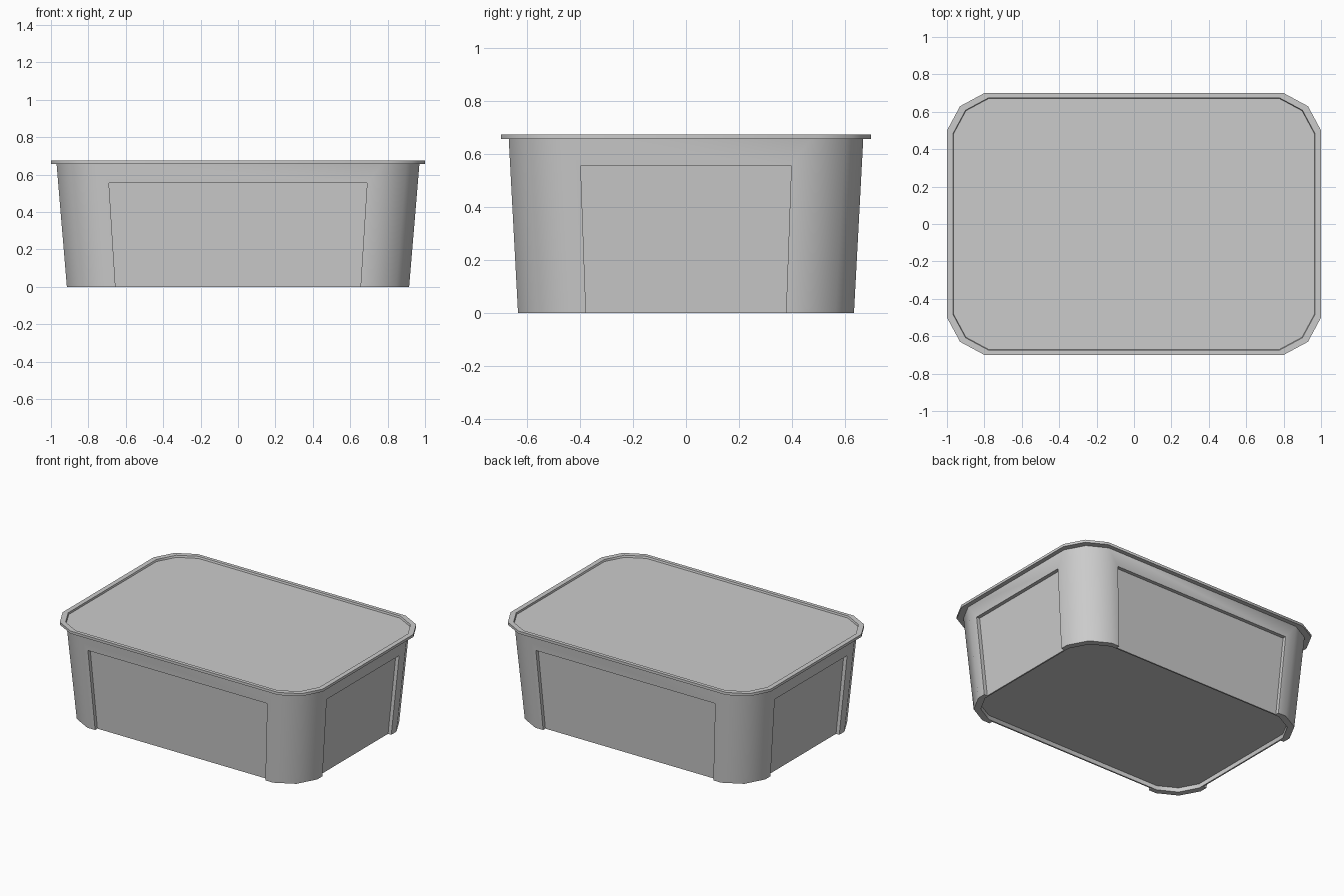
import bpy, bmesh, math

if "Cube" in bpy.data.objects:
    bpy.data.objects.remove(bpy.data.objects["Cube"])

WALL_TOP, PANEL_TOP, DEPTH = 0.66, 0.555, 0.025


def outline(hx, hy, z, s=1.0):
    """Rounded rectangle with three points per corner."""
    corner = [(hx, hy - 0.2 * s), (hx - 0.07 * s, hy - 0.07 * s), (hx - 0.2 * s, hy)]
    flip = corner[::-1]
    pts = corner + [(-x, y) for x, y in flip]
    pts += [(-x, -y) for x, y in corner] + [(x, -y) for x, y in flip]
    return [(x, y, z) for x, y in pts]


def make_object(name, bm):
    bmesh.ops.recalc_face_normals(bm, faces=bm.faces)
    mesh = bpy.data.meshes.new(name)
    bm.to_mesh(mesh)
    bm.free()
    ob = bpy.data.objects.new(name, mesh)
    bpy.context.collection.objects.link(ob)
    return ob


def loft(name, loops):
    bm = bmesh.new()
    rings = [[bm.verts.new(p) for p in loop] for loop in loops]
    for a, b in zip(rings, rings[1:]):
        for i in range(len(a)):
            j = (i + 1) % len(a)
            bm.faces.new((a[i], a[j], b[j], b[i]))
    bm.faces.new(rings[0])
    bm.faces.new(rings[-1])
    return make_object(name, bm)


def panel_cutter(name, base, slope, half, half_slope, angle):
    """Tapered block following the slanted wall, DEPTH inside it."""
    loops = []
    for z in (-0.05, PANEL_TOP):
        inner = base + slope * z - DEPTH
        w = half + half_slope * z
        outer = base + 0.3
        c, s = math.cos(angle), math.sin(angle)
        loops.append([(u * c - v * s, u * s + v * c, z) for u, v in
                      ((inner, -w), (outer, -w), (outer, w), (inner, w))])
    ob = loft(name, loops)
    ob.hide_render = True
    return ob


# Container: raised underside, tapered walls, overhanging rim, sunken lid
tub = loft("container", [
    outline(0.88, 0.60, 0.03, 0.95),
    outline(0.88, 0.60, 0.0, 0.95),
    outline(0.915, 0.635, 0.0),
    outline(0.97, 0.67, WALL_TOP - 0.003),
    outline(1.0, 0.70, WALL_TOP - 0.003),
    outline(1.0, 0.70, 0.675),
    outline(0.967, 0.675, 0.675, 0.95),
    outline(0.965, 0.672, 0.662, 0.95),
])

# Recessed label panels on all four sides
bpy.context.view_layer.objects.active = tub
tub.select_set(True)
for i in range(4):
    spec = (0.915, 0.083, 0.378, 0.036) if i % 2 == 0 else (0.635, 0.053, 0.655, 0.063)
    cutter = panel_cutter("panel_cutter", *spec, i * math.pi / 2)
    mod = tub.modifiers.new("panel", 'BOOLEAN')
    mod.operation, mod.solver, mod.object = 'DIFFERENCE', 'EXACT', cutter
    bpy.ops.object.modifier_apply(modifier=mod.name)
    bpy.data.objects.remove(cutter)

bpy.ops.object.shade_smooth_by_angle(angle=math.radians(40))
